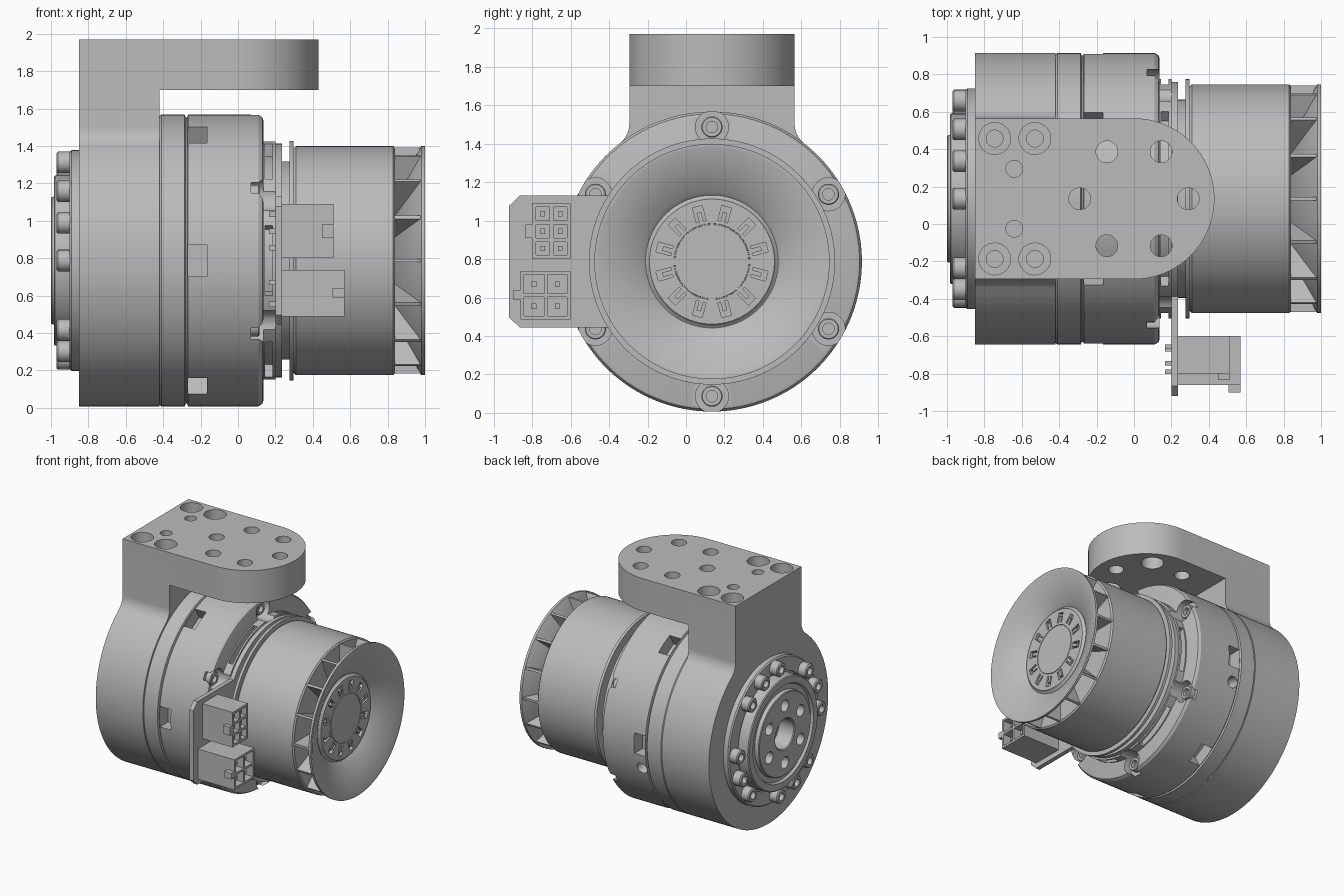
import bpy, bmesh, math
from mathutils import Matrix, Vector

if "Cube" in bpy.data.objects:
    bpy.data.objects.remove(bpy.data.objects["Cube"])

# Everything is built around the drum axis (along x), then moved to its place
CY, CZ = 0.135, 0.787
R = 0.78
parts = []

grey = bpy.data.materials.new("machined_grey")
grey.use_nodes = True
colour = (0.5, 0.5, 0.5, 1)
grey.diffuse_color = colour
grey.node_tree.nodes["Principled BSDF"].inputs["Base Color"].default_value = colour


def finish(name, bm):
    bmesh.ops.recalc_face_normals(bm, faces=bm.faces)
    mesh = bpy.data.meshes.new(name)
    bm.to_mesh(mesh)
    bm.free()
    mesh.materials.append(grey)
    obj = bpy.data.objects.new(name, mesh)
    bpy.context.collection.objects.link(obj)
    parts.append(obj)
    return obj


def lathe(name, profile, steps=96):
    """Turn (x, radius) points around the x axis."""
    bm = bmesh.new()
    vs = [bm.verts.new((x, r, 0)) for x, r in profile]
    edges = [bm.edges.new(p) for p in zip(vs, vs[1:])]
    bmesh.ops.spin(bm, geom=vs + edges, cent=(0, 0, 0), axis=(1, 0, 0),
                   angle=math.tau, steps=steps)
    bmesh.ops.remove_doubles(bm, verts=bm.verts, dist=1e-5)
    return finish(name, bm)


def prism(name, pts, lo, hi, axis="x"):
    """Extrude a (y, z) outline along x, or an (x, y) outline along z."""
    bm = bmesh.new()
    put = (lambda p, h: (h, p[0], p[1])) if axis == "x" else (lambda p, h: (p[0], p[1], h))
    face = bm.faces.new([bm.verts.new(put(p, lo)) for p in pts])
    new = bmesh.ops.extrude_face_region(bm, geom=[face])["geom"]
    step = Vector(put((0, 0), hi - lo))
    bmesh.ops.translate(bm, vec=step, verts=[v for v in new if isinstance(v, bmesh.types.BMVert)])
    return finish(name, bm)


def arc(u, v, r, a0, a1, n=24):
    angles = [math.radians(a0 + (a1 - a0) * i / n) for i in range(n + 1)]
    return [(u + r * math.cos(a), v + r * math.sin(a)) for a in angles]


def circle(u, v, r, n=32):
    return arc(u, v, r, 0, 360, n)[:-1]


def rect(u0, u1, v0, v1):
    return [(u0, v0), (u1, v0), (u1, v1), (u0, v1)]


def box(name, x, y, z):
    """Box from world-space ranges."""
    return prism(name, rect(y[0] - CY, y[1] - CY, z[0] - CZ, z[1] - CZ), *x)


def ring(obj, angles):
    """Repeat a part around the drum axis."""
    bm = bmesh.new()
    for a in angles:
        copy = obj.data.copy()
        copy.transform(Matrix.Rotation(math.radians(a), 4, "X"))
        bm.from_mesh(copy)
        bpy.data.meshes.remove(copy)
    bm.to_mesh(obj.data)
    bm.free()
    return obj


def cut(target, *cutters):
    for c in cutters:
        mod = target.modifiers.new("cut", "BOOLEAN")
        mod.operation, mod.solver, mod.object = "DIFFERENCE", "EXACT", c
        bpy.context.view_layer.objects.active = target
        bpy.ops.object.modifier_apply(modifier=mod.name)
        parts.remove(c)
        bpy.data.objects.remove(c)


def every(step, start=0):
    return [start + step * i for i in range(round(360 / step))]


# Bracket: round body blending into an upright block
W, F, TOP, UNDER = 0.43, 0.13, 1.183, 0.913
zc = math.sqrt((R + F) ** 2 - (W + F) ** 2)
t = math.degrees(math.atan2(zc, W + F))
half = arc(0, 0, R, -90, t, 56) + arc(W + F, zc, F, t + 180, 180, 10)[1:] + [(W, TOP)]
bracket = prism("bracket_body", half + [(-y, z) for y, z in half[:0:-1]], -0.85, -0.42)
plate = prism("mounting_plate", [(-0.42, -W)] + arc(0, 0, W, -90, 90, 48) + [(-0.42, W)],
              UNDER, TOP, "z")

# Bracket holes: counterbored corners and two dowel holes
for x in (-0.745, -0.53):
    for y in (-0.322, 0.322):
        cut(bracket, prism("cutter", circle(x, y, 0.085), TOP - 0.12, TOP + 0.1, "z"),
            prism("cutter", circle(x, y, 0.045), TOP - 0.4, TOP - 0.1, "z"))
for y in (-0.16, 0.16):
    cut(bracket, prism("cutter", circle(-0.64, y, 0.045), TOP - 0.2, TOP + 0.1, "z"))

# Plate holes on a circle, two of them widened from below
for a in every(60):
    x, y = 0.29 * math.cos(math.radians(a)), 0.29 * math.sin(math.radians(a))
    cut(plate, prism("cutter", circle(x, y, 0.058), UNDER - 0.1, TOP + 0.1, "z"))
    if a in (60, 300):
        cut(plate, prism("cutter", circle(x, y, 0.085), UNDER - 0.1, UNDER + 0.1, "z"))

# Gear housing with seams, side pockets and screw recesses
housing = lathe("gear_housing", [
    (-0.42, 0), (-0.42, 0.77), (-0.41, R), (-0.285, R), (-0.28, 0.765), (-0.272, 0.765),
    (-0.267, R), (0.11, R), (0.13, 0.768), (0.135, 0.755), (0.135, 0)], 128)
pockets = prism("cutter", rect(-0.266, -0.165, 0.67, 0.9), -0.085, 0.085, "z")
side_hole = prism("cutter", circle(-0.22, 0, 0.045), 0.68, 0.9, "z")
side_hole.data.transform(Matrix.Rotation(math.radians(-105), 4, "X"))


def recesses():
    return ring(prism("cutter", circle(0.7, 0, 0.086), 0.07, 0.3), every(60, 30))


cut(housing, ring(pockets, every(60)), side_hole, recesses())
screw = lathe("housing_screws", [(0.06, 0), (0.06, 0.055), (0.11, 0.055), (0.115, 0.05),
                                 (0.115, 0.03), (0.085, 0.03), (0.085, 0)], 24)
screw.data.transform(Matrix.Translation((0, 0.7, 0)))
ring(screw, every(60, 30))

# Collar with arc-shaped windows
collar = lathe("collar", [(0.13, 0), (0.13, 0.64), (0.2, 0.64), (0.2, 0)])
window = prism("cutter", arc(0, 0, 0.57, -17, 17, 10) + arc(0, 0, 0.7, 17, -17, 10), 0.145, 0.185)
cut(collar, recesses(), ring(window, every(60)))

# Circuit board with the connector tab
tab = math.degrees(math.asin(0.343 / 0.625))
prism("circuit_board", arc(0, 0, 0.625, tab - 180, 180 - tab, 80) + [
    (-1.0, 0.343), (-1.055, 0.29), (-1.055, -0.29), (-1.0, -0.343)], 0.2, 0.235)


def connector(name, x1, y, z, cols, rows, wall):
    body = box(name, (0.235, x1), y, z)
    dy, dz = (y[1] - y[0] - wall) / cols, (z[1] - z[0] - wall) / rows
    for i in range(cols):
        for j in range(rows):
            a, b = y[0] + wall + i * dy, z[0] + wall + j * dz
            cut(body, box("cutter", (x1 - 0.2, x1 + 0.1), (a, a + dy - wall), (b, b + dz - wall)))
            my, mz = a + (dy - wall) / 2, b + (dz - wall) / 2
            pin = ((my - 0.012, my + 0.012), (mz - 0.014, mz + 0.014))
            box(name + "_pin", (x1 - 0.21, x1 - 0.03), *pin)
            box(name + "_solder_tail", (0.165, 0.2), *pin)


# Signal and power connectors with their latches
connector("signal_connector", 0.51, (-0.8, -0.6), (0.8, 1.09), 2, 3, 0.02)
connector("power_connector", 0.57, (-0.86, -0.6), (0.487, 0.737), 2, 2, 0.018)
box("signal_latch", (0.45, 0.51), (-0.835, -0.8), (0.91, 0.98))
box("power_latch", (0.505, 0.57), (-0.9, -0.86), (0.59, 0.64))

# Motor drum with neck and rear lip
lathe("motor_drum", [
    (0.235, 0), (0.235, 0.53), (0.275, 0.53), (0.275, 0.64), (0.298, 0.64), (0.298, 0.6),
    (0.31, 0.612), (0.83, 0.612), (0.84, 0.6), (0.84, 0)], 128)

# Fan: dished cover carried on radial fins
cover = lathe("fan_cover", [
    (0.839, 0), (0.839, 0.35), (0.975, 0.605), (0.98, 0.612), (1.0, 0.612), (1.0, 0.592),
    (0.89, 0.365), (0.872, 0.345), (0.88, 0.332), (0.892, 0.325), (0.892, 0.198),
    (0.887, 0.197), (0.887, 0.193), (0.892, 0.192), (0.892, 0)], 128)
slot = prism("cutter", rect(0.867, 0.95, 0.215, 0.295), -0.026, 0.026, "z")
cut(cover, ring(slot, every(30, 15)))
ring(prism("slot_tongues", rect(0.86, 0.89, 0.21, 0.265), -0.012, 0.012, "z"), every(30, 15))
ring(prism("fan_fins", [(0.835, 0.33), (0.835, 0.605), (0.985, 0.605), (0.85, 0.34)],
           -0.009, 0.009, "z"), every(22.5))

# Output flange with bore and threaded holes
flange = lathe("output_flange", [
    (-0.85, 0), (-0.85, 0.59), (-0.89, 0.59), (-0.9, 0.58), (-0.9, 0.47), (-0.885, 0.468),
    (-0.885, 0.455), (-0.978, 0.455), (-0.985, 0.447), (-0.985, 0.395), (-0.965, 0.385),
    (-0.965, 0.345), (-0.995, 0.34), (-1.0, 0.334), (-1.0, 0.13), (-0.993, 0.122),
    (-0.86, 0.122), (-0.86, 0)], 128)
cut(flange, ring(prism("cutter", circle(0.235, 0, 0.048), -1.1, -0.9), every(60, 30)))
bolt = lathe("flange_bolts", [(-0.89, 0), (-0.89, 0.058), (-0.962, 0.058), (-0.97, 0.05),
                              (-0.97, 0.03), (-0.935, 0.03), (-0.935, 0)], 24)
bolt.data.transform(Matrix.Translation((0, 0.525, 0)))
ring(bolt, [a for a in every(22.5) if a % 90 != 22.5])

# Move into place and shade
bpy.ops.object.select_all(action="DESELECT")
for obj in parts:
    obj.data.transform(Matrix.Translation((0, CY, CZ)))
    obj.select_set(True)
bpy.context.view_layer.objects.active = parts[0]
bpy.ops.object.shade_smooth_by_angle(angle=math.radians(30))
